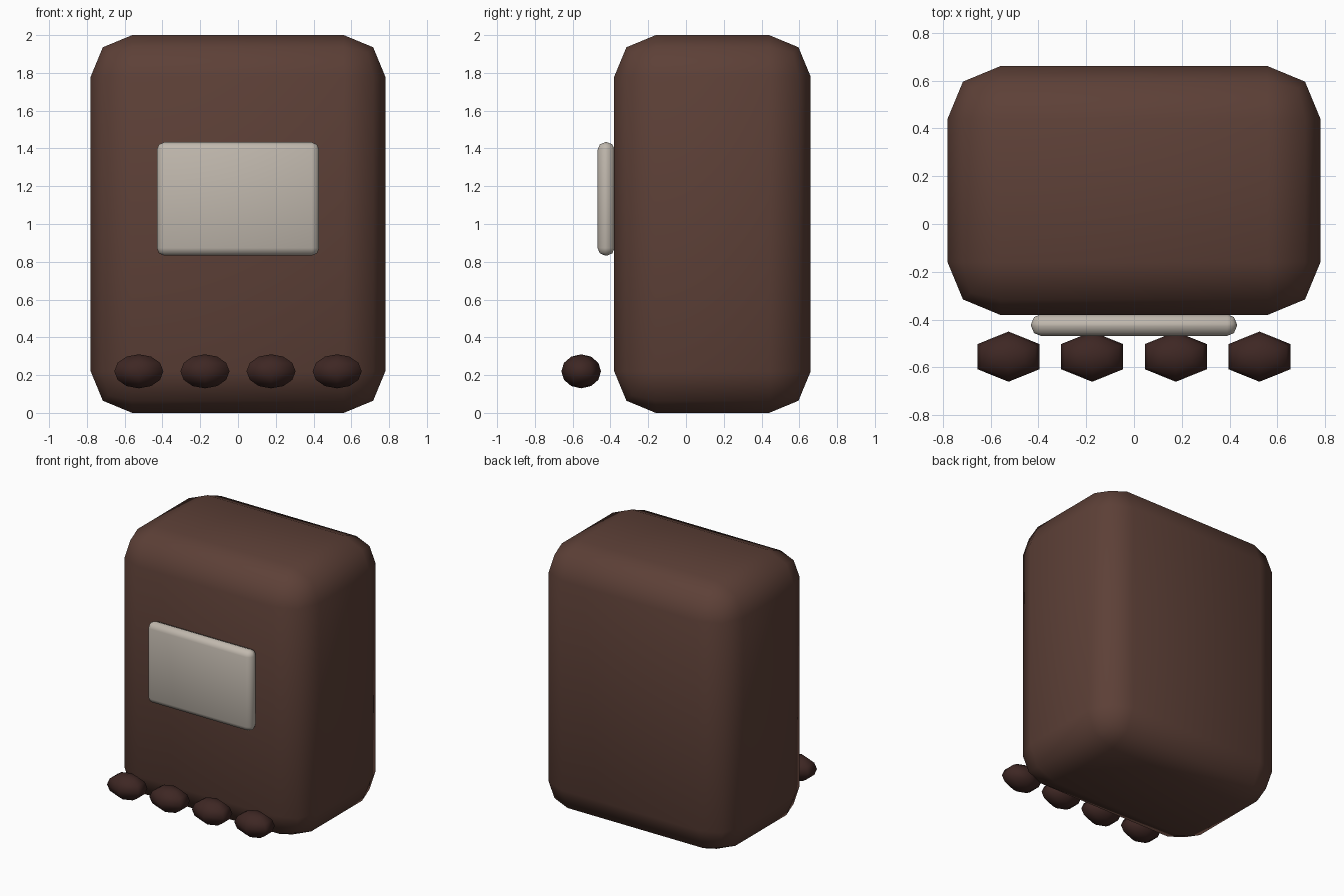
import bpy, bmesh
from mathutils import Matrix

if "Cube" in bpy.data.objects:
    bpy.data.objects.remove(bpy.data.objects["Cube"])


def material(name, rgb):
    m = bpy.data.materials.new(name)
    m.diffuse_color = (*rgb, 1.0)
    m.use_nodes = True
    m.node_tree.nodes["Principled BSDF"].inputs["Base Color"].default_value = m.diffuse_color
    return m


def finish(name, bm, mat):
    for f in bm.faces:
        f.smooth = True
    mesh = bpy.data.meshes.new(name)
    bm.to_mesh(mesh)
    bm.free()
    mesh.materials.append(mat)
    ob = bpy.data.objects.new(name, mesh)
    bpy.context.collection.objects.link(ob)
    return ob


def rounded_box(name, size, loc, bevel, mat):
    bm = bmesh.new()
    bmesh.ops.create_cube(bm, size=1, matrix=Matrix.Diagonal((*size, 1)))
    ob = finish(name, bm, mat)
    ob.location = loc
    mod = ob.modifiers.new("Bevel", 'BEVEL')
    mod.width = bevel
    mod.segments = 2
    return ob


def toe(name, loc, mat):
    bm = bmesh.new()
    bmesh.ops.create_uvsphere(bm, u_segments=6, v_segments=6, radius=1,
                              matrix=Matrix.Diagonal((0.15, 0.105, 0.09, 1)))
    ob = finish(name, bm, mat)
    ob.location = loc
    return ob


brown = material("brown", (0.109, 0.051, 0.038))
dark = material("dark_brown", (0.048, 0.020, 0.017))
pale = material("pale_grey", (0.53, 0.48, 0.42))

# Main block
rounded_box("body", (1.56, 1.04, 2.0), (0, 0.14, 1.0), 0.22, brown)

# Plate on the front face
rounded_box("front_panel", (0.86, 0.09, 0.60), (0, -0.423, 1.133), 0.04, pale)

# Row of small faceted feet in front
for i in range(4):
    toe(f"toe_{i + 1}", (-0.525 + 0.35 * i, -0.555, 0.22), dark)
